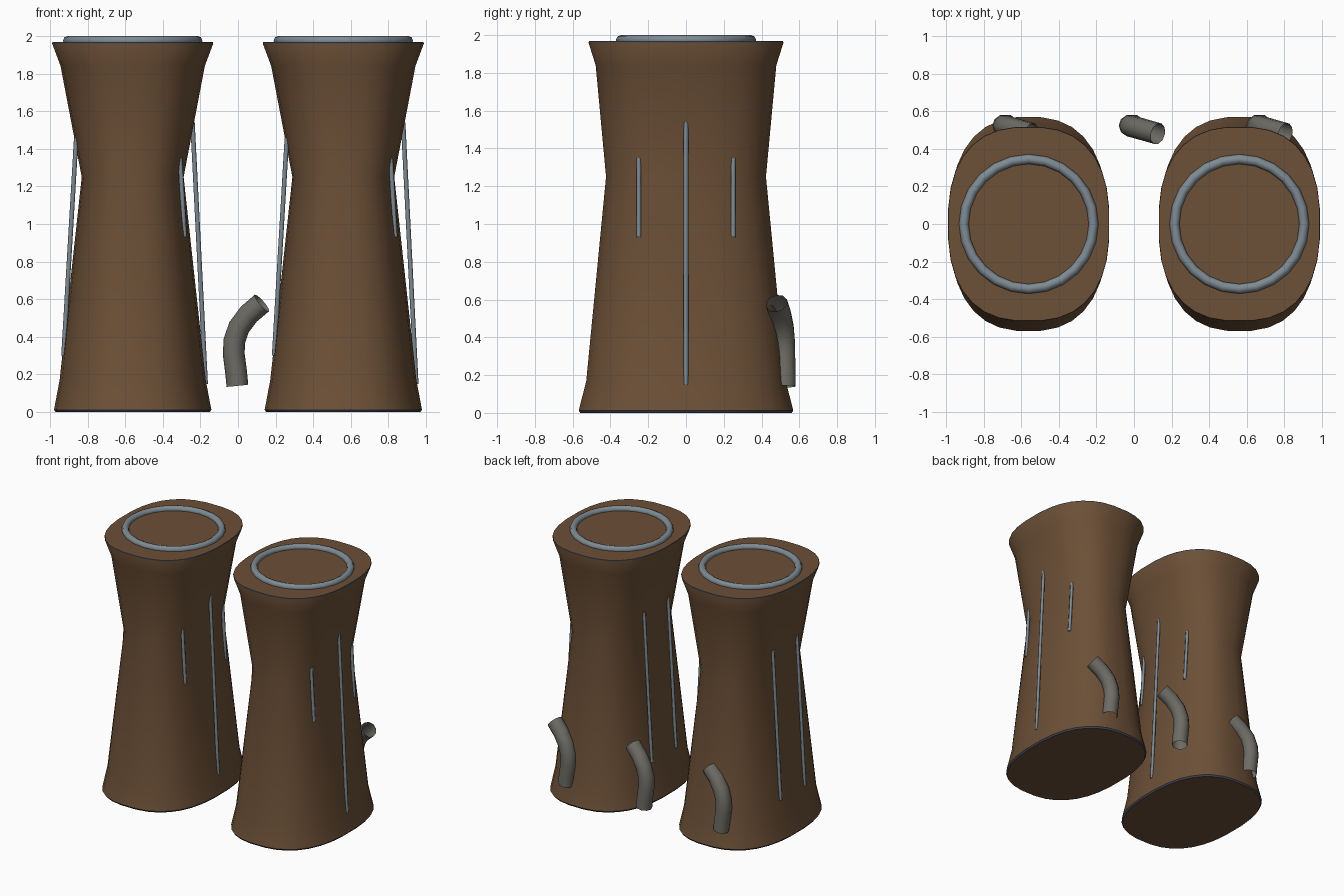
import bpy, bmesh, math
from mathutils import Vector

if "Cube" in bpy.data.objects:
    bpy.data.objects.remove(bpy.data.objects["Cube"])


def material(name, rgb):
    m = bpy.data.materials.new(name)
    m.diffuse_color = (*rgb, 1)
    m.use_nodes = True
    m.node_tree.nodes["Principled BSDF"].inputs["Base Color"].default_value = m.diffuse_color
    return m


BROWN = material("rust brown", (0.15, 0.08, 0.038))
STEEL = material("blue grey steel", (0.21, 0.255, 0.29))
PIPE = material("warm grey pipe", (0.155, 0.148, 0.128))
TRIM = material("dark slate trim", (0.055, 0.065, 0.10))


def finish(bm, name, mats, angle=40):
    bmesh.ops.recalc_face_normals(bm, faces=bm.faces)
    mesh = bpy.data.meshes.new(name)
    bm.to_mesh(mesh)
    bm.free()
    for m in mats:
        mesh.materials.append(m)
    ob = bpy.data.objects.new(name, mesh)
    bpy.context.collection.objects.link(ob)
    bpy.ops.object.select_all(action='DESELECT')
    ob.select_set(True)
    bpy.context.view_layer.objects.active = ob
    bpy.ops.object.shade_smooth_by_angle(angle=math.radians(angle))
    return ob


def loft(bm, rings, cap=True):
    """Skin a list of closed rings of points."""
    loops = [[bm.verts.new(p) for p in r] for r in rings]
    n = len(loops[0])
    for a, b in zip(loops, loops[1:]):
        for i in range(n):
            j = (i + 1) % n
            bm.faces.new((a[i], a[j], b[j], b[i]))
    if cap:
        bm.faces.new(loops[0])
        bm.faces.new(loops[-1])


def tube(name, pts, r, sides, mat, cap):
    pts = [Vector(p) for p in pts]
    rings = []
    for i, p in enumerate(pts):
        t = (pts[min(i + 1, len(pts) - 1)] - pts[max(i - 1, 0)]).normalized()
        u = Vector((0, 1, 0)).cross(t).normalized()
        v = t.cross(u)
        rings.append([p + r * (math.cos(a) * u + math.sin(a) * v)
                      for a in (2 * math.pi * k / sides for k in range(sides))])
    bm = bmesh.new()
    loft(bm, rings, cap)
    return finish(bm, name, [mat], 50)


def spow(v, e):
    return math.copysign(abs(v) ** e, v)


# tower outline: height, half width, half depth
PROFILE = [(0, 0.412, 0.562), (0.012, 0.42, 0.57), (0.17, 0.39, 0.53),
           (1.25, 0.272, 0.425), (1.84, 0.385, 0.48),
           (1.96, 0.43, 0.518), (1.968, 0.428, 0.516)]


def tower(side, cx):
    # waisted body with thin trim at both rims
    n = 32
    rings = []
    for z, hx, hy in PROFILE:
        rings.append([(cx + hx * spow(math.cos(a), 0.8), hy * spow(math.sin(a), 0.8), z)
                      for a in (2 * math.pi * (k + 0.5) / n for k in range(n))])
    bm = bmesh.new()
    loft(bm, rings)
    for f in bm.faces:
        z = f.calc_center_median().z
        if len(f.verts) == 4 and (z < 0.012 or z > 1.96):
            f.material_index = 1
    finish(bm, side + "_tower_body", [BROWN, TRIM])

    # ring on the roof
    bpy.ops.mesh.primitive_torus_add(location=(cx, 0, 1.974), major_radius=0.345,
                                     minor_radius=0.026, major_segments=24, minor_segments=8)
    ring = bpy.context.object
    ring.name = side + "_roof_ring"
    ring.data.materials.append(STEEL)
    bpy.ops.object.shade_smooth_by_angle(angle=math.radians(50))

    # straight rods spanning the waist
    rods = [("long_rod", 0, (0.318, 1.54), (0.388, 0.15))]
    for y in (-0.25, 0.25):
        rods.append(("short_rod", y, (0.252, 1.35), (0.276, 0.93)))
    for y in (-0.15, 0.15):
        rods.append(("outer_rod", y, (-0.30, 1.46), (-0.368, 0.30)))
    for name, y, top, bottom in rods:
        tube(side + "_" + name, [(cx + bottom[0], y, bottom[1]), (cx + top[0], y, top[1])],
             0.012, 8, STEEL, True)


tower("left", -0.56)
tower("right", 0.56)

# three bent open pipes along the back
BEND = [(0, 0.515, 0.14), (-0.008, 0.514, 0.22), (-0.02, 0.513, 0.31), (-0.016, 0.511, 0.38),
        (0.008, 0.505, 0.45), (0.06, 0.49, 0.52), (0.13, 0.47, 0.58)]
for name, px in (("left", -0.675), ("middle", -0.003), ("right", 0.675)):
    tube(name + "_back_pipe", [(px + x, y + 0.01, z) for x, y, z in BEND], 0.058, 10, PIPE, False)
